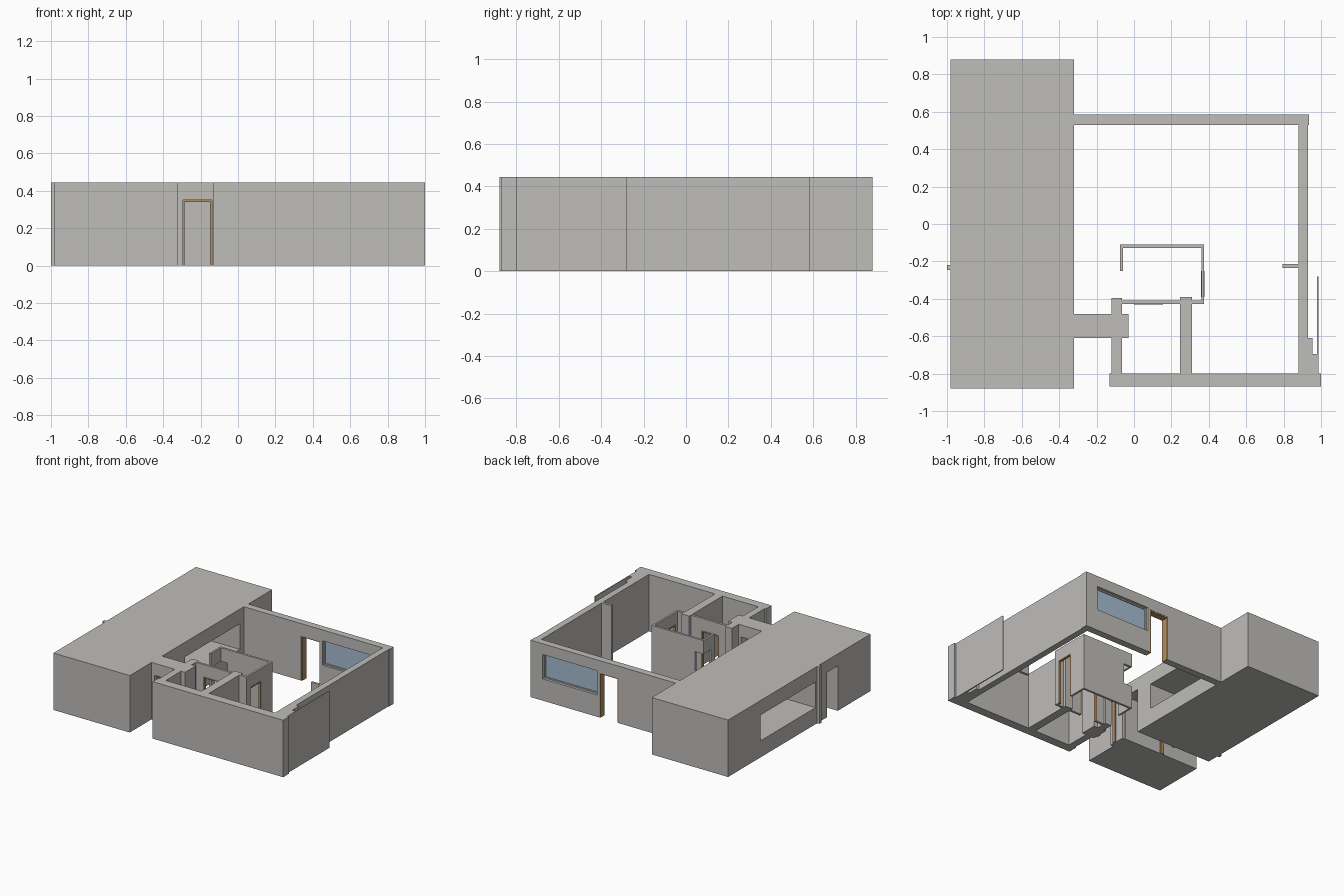
import bpy, bmesh
from mathutils import Vector

cube = bpy.data.objects.get("Cube")
if cube:
    bpy.data.objects.remove(cube, do_unlink=True)

H = 0.445       # wall height
DOOR = 0.35     # door height


def material(name, r, g, b):
    m = bpy.data.materials.new(name)
    m.use_nodes = True
    m.diffuse_color = (r, g, b, 1)
    m.node_tree.nodes["Principled BSDF"].inputs["Base Color"].default_value = (r, g, b, 1)
    return m


PLASTER = material("warm grey plaster", 0.52, 0.51, 0.49)
WOOD = material("brown wood", 0.45, 0.27, 0.12)
GLASS = material("blue glass", 0.39, 0.51, 0.64)


def panel(name, axis, along, across, openings=(), z=(0, H), mat=PLASTER):
    """Upright slab running along an axis, with openings (start, end, bottom, top)."""
    us = sorted({*along, *(v for o in openings for v in o[:2])})
    zs = sorted({*z, *(v for o in openings for v in o[2:])})

    def point(u, w, h):
        return Vector((u, w, h) if axis == "x" else (w, u, h))

    bm = bmesh.new()
    for u0, u1 in zip(us, us[1:]):
        for z0, z1 in zip(zs, zs[1:]):
            cu, cz = (u0 + u1) / 2, (z0 + z1) / 2
            if any(a < cu < b and c < cz < d for a, b, c, d in openings):
                continue
            corners = ((u0, z0), (u1, z0), (u1, z1), (u0, z1))
            bm.faces.new([bm.verts.new(point(u, across[0], h)) for u, h in corners])
    bmesh.ops.remove_doubles(bm, verts=bm.verts, dist=0.0001)
    out = bmesh.ops.extrude_face_region(bm, geom=bm.faces[:], use_keep_orig=True)
    moved = [g for g in out["geom"] if isinstance(g, bmesh.types.BMVert)]
    shift = point(0, across[1] - across[0], 0)
    bmesh.ops.translate(bm, verts=moved, vec=shift)
    bmesh.ops.recalc_face_normals(bm, faces=bm.faces)
    mesh = bpy.data.meshes.new(name)
    bm.to_mesh(mesh)
    bm.free()
    mesh.materials.append(mat)
    ob = bpy.data.objects.new(name, mesh)
    bpy.context.collection.objects.link(ob)
    return ob


def door_frame(name, axis, a, b, across):
    t = 0.009
    panel(name, axis, (a, b), across, [(a + t, b - t, 0, DOOR - t)], (0, DOOR), WOOD)


# Large solid wing with a window tunnel and a door passage
panel("main_block", "y", (-0.88, 0.88), (-0.98, -0.32),
      [(-0.20, 0.48, 0.13, 0.33), (-0.475, -0.34, 0, DOOR)])
door_frame("passage_door_frame", "y", -0.475, -0.34, (-0.67, -0.64))
panel("side_post", "y", (-0.245, -0.22), (-1.0, -0.98))

# Outer walls
panel("back_wall", "x", (-0.32, 0.935), (0.53, 0.585),
      [(0.175, 0.34, 0, DOOR), (0.36, 0.83, 0.17, 0.36)])
door_frame("back_door_frame", "x", 0.175, 0.34, (0.532, 0.583))
panel("back_window_frame", "x", (0.36, 0.83), (0.545, 0.565),
      [(0.37, 0.82, 0.18, 0.35)], (0.17, 0.36))
panel("back_window_glass", "x", (0.37, 0.82), (0.552, 0.558), z=(0.18, 0.35), mat=GLASS)
panel("side_wall", "y", (-0.80, 0.53), (0.88, 0.93))
panel("front_wall", "x", (-0.13, 1.0), (-0.87, -0.80))

# Stepped fins outside the side wall and a stub inside it
panel("inner_step", "y", (-0.80, -0.61), (0.93, 0.955))
panel("outer_step", "y", (-0.80, -0.695), (0.955, 0.978))
panel("thin_screen", "y", (-0.80, -0.28), (0.978, 0.986))
panel("wall_stub", "x", (0.795, 0.88), (-0.235, -0.215))

# Entrance wall and partitions by the front
panel("entrance_wall", "x", (-0.32, -0.03), (-0.61, -0.48), [(-0.295, -0.14, 0, DOOR)])
door_frame("entrance_door_frame", "x", -0.295, -0.14, (-0.58, -0.55))
panel("left_partition_front", "y", (-0.80, -0.61), (-0.12, -0.065))
panel("left_partition_back", "y", (-0.48, -0.395), (-0.12, -0.065))
panel("right_partition", "y", (-0.80, -0.39), (0.245, 0.31))

# Thin-walled inner room with a corner opening
panel("room_back_wall", "x", (-0.075, 0.375), (-0.127, -0.11), [(-0.075, 0.0, 0.18, 0.34)])
panel("room_left_wall", "y", (-0.25, -0.127), (-0.075, -0.06), [(-0.20, -0.127, 0.18, 0.34)])
panel("room_right_wall", "y", (-0.41, -0.127), (0.36, 0.375), [(-0.39, -0.25, 0, DOOR)])
door_frame("room_side_door_frame", "y", -0.39, -0.25, (0.358, 0.377))
panel("room_front_wall", "x", (-0.065, 0.375), (-0.428, -0.41), [(0.0, 0.155, 0, DOOR)])
door_frame("room_front_door_frame", "x", 0.0, 0.155, (-0.43, -0.408))
